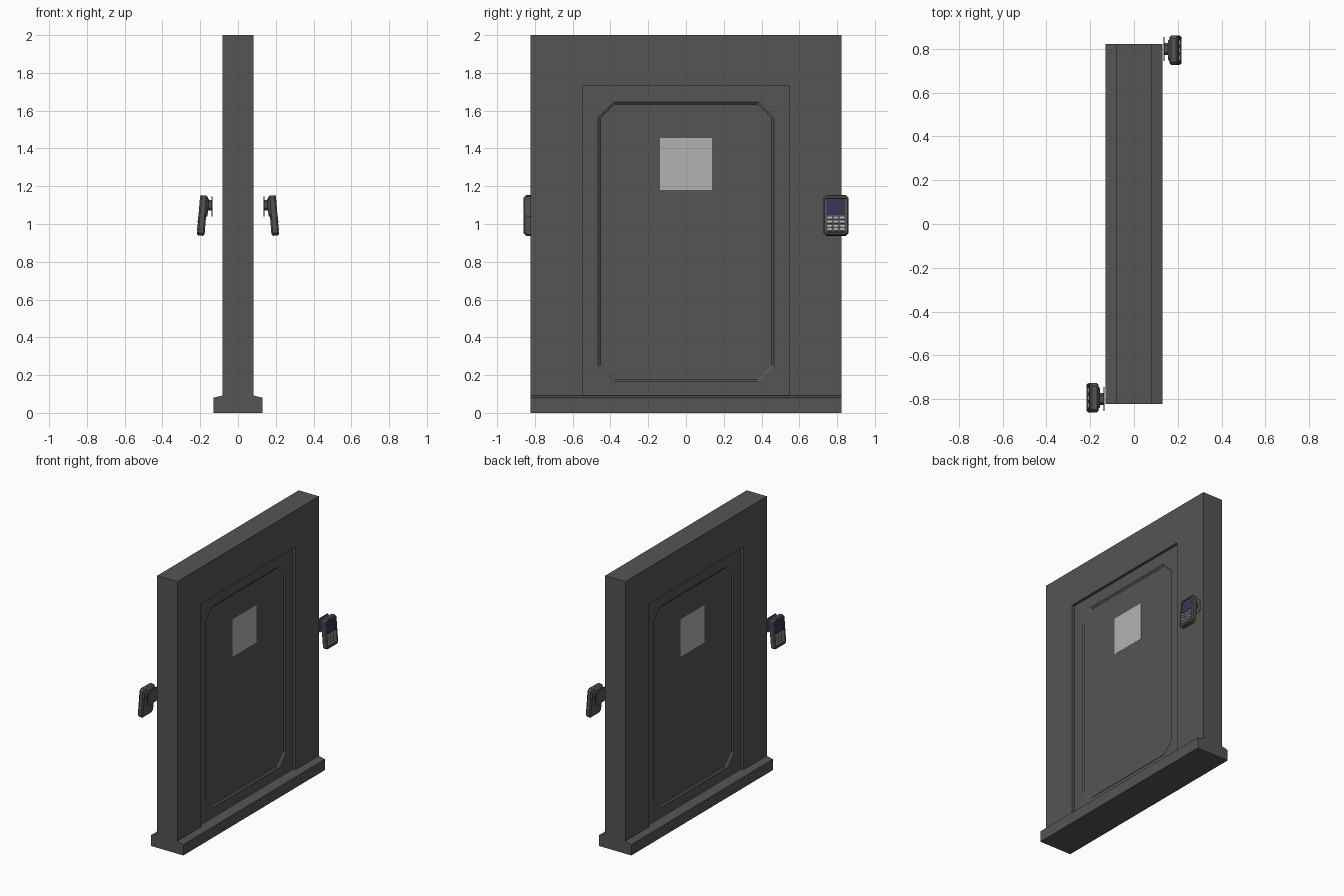
import bpy, bmesh, math
from mathutils import Matrix

if "Cube" in bpy.data.objects:
    bpy.data.objects.remove(bpy.data.objects["Cube"])


def material(name, rgb):
    m = bpy.data.materials.new(name)
    m.diffuse_color = (*rgb, 1)
    m.use_nodes = True
    m.node_tree.nodes["Principled BSDF"].inputs["Base Color"].default_value = m.diffuse_color
    return m


DARK = material("dark_metal", (0.09, 0.09, 0.09))
GLASS = material("pale_glass", (0.45, 0.45, 0.45))
SCREEN = material("blue_screen", (0.04, 0.035, 0.09))
KEYS = material("key_grey", (0.42, 0.42, 0.44))


def octagon(x, w, h, c, cy=0.0, cz=0.0):
    """Rectangle in the yz plane with corners cut by c."""
    a, b = w / 2, h / 2
    pts = [(-a, c - b), (c - a, -b), (a - c, -b), (a, c - b),
           (a, b - c), (a - c, b), (c - a, b), (-a, b - c)]
    return [(x, cy + y, cz + z) for y, z in pts]


def add_loft(bm, loops):
    """Skin through the loops and cap both ends."""
    rings = [[bm.verts.new(p) for p in loop] for loop in loops]
    n = len(rings[0])
    for r, s in zip(rings, rings[1:]):
        for i in range(n):
            j = (i + 1) % n
            bm.faces.new((r[i], r[j], s[j], s[i]))
    bm.faces.new(rings[0])
    bm.faces.new(rings[-1])


def loft(name, solids, mat, matrix=None):
    bm = bmesh.new()
    for loops in solids:
        add_loft(bm, loops)
    bmesh.ops.remove_doubles(bm, verts=bm.verts, dist=1e-5)
    bmesh.ops.recalc_face_normals(bm, faces=bm.faces)
    mesh = bpy.data.meshes.new(name)
    bm.to_mesh(mesh)
    bm.free()
    mesh.materials.append(mat)
    ob = bpy.data.objects.new(name, mesh)
    bpy.context.collection.objects.link(ob)
    if matrix is not None:
        ob.matrix_world = matrix
    return ob


# wall with the doorway cut out of it
W, D = 0.822, 0.082
arch = [(-W, 0), (-W, 2), (W, 2), (W, 0), (0.548, 0), (0.548, 1.73), (-0.548, 1.73), (-0.548, 0)]
loft("wall", [[[(x, y, z) for y, z in arch] for x in (-D, D)]], DARK)

# sill with sloped top
sill = [(-0.131, 0), (0.131, 0), (0.131, 0.08), (D, 0.092), (-D, 0.092), (-0.131, 0.08)]
loft("sill", [[[(x, y, z) for x, z in sill] for y in (-W, W)]], DARK)

# recessed door, with a sunken cut-corner panel on both faces
DOOR, PANEL = 0.062, 0.052


def door_side(s):
    return [octagon(s * PANEL, 0.906, 1.456, 0.077, 0, 0.905),
            octagon(s * DOOR, 0.93, 1.48, 0.08, 0, 0.905),
            octagon(s * DOOR, 1.096, 1.68, 0, 0, 0.89)]


loft("door", [door_side(1) + door_side(-1)[::-1]], DARK)

# window pane showing on both faces
loft("window", [[octagon(s * (PANEL + 0.001), 0.276, 0.276, 0, 0, 1.317) for s in (-1, 1)]], GLASS)

# keypad terminals, one on each side of the wall
for side, turn in (("right", 0), ("left", math.pi)):
    spin = Matrix.Rotation(turn, 4, "Z")
    tilt = (spin @ Matrix.Translation((0.189, 0.794, 1.045))
            @ Matrix.Rotation(math.radians(-4.5), 4, "Y"))

    # shell with a sunken face and a hump on the back
    shell = [octagon(-0.02, 0.118, 0.198, 0.014), octagon(-0.012, 0.134, 0.214, 0.014),
             octagon(0.012, 0.134, 0.214, 0.014), octagon(0.02, 0.122, 0.202, 0.012),
             octagon(0.02, 0.108, 0.184, 0.004), octagon(0.015, 0.104, 0.18, 0.003)]
    hump = [octagon(-0.028, 0.085, 0.085, 0.02, 0, 0.045),
            octagon(-0.018, 0.108, 0.115, 0.02, 0, 0.045)]
    loft(side + "_keypad_shell", [shell, hump], DARK, tilt)

    # display
    loft(side + "_keypad_screen",
         [[octagon(x, 0.098, 0.088, 0, 0, 0.045) for x in (0.014, 0.017)]], SCREEN, tilt)

    # four rows of three keys
    keys = [[octagon(0.014, 0.028, 0.0165, 0.002, c * 0.034, -0.014 - r * 0.0205),
             octagon(0.022, 0.025, 0.0135, 0.002, c * 0.034, -0.014 - r * 0.0205)]
            for r in range(4) for c in (-1, 0, 1)]
    loft(side + "_keypad_keys", keys, KEYS, tilt)

    # mounting plate and neck
    plate = [octagon(x, 0.11, 0.105, 0.01, 0.799, 1.092) for x in (0.135, 0.139)]
    neck = [octagon(x, 0.055, 0.055, 0.012, 0.799, 1.1) for x in (0.138, 0.168)]
    loft(side + "_keypad_mount", [plate, neck], DARK, spin)
